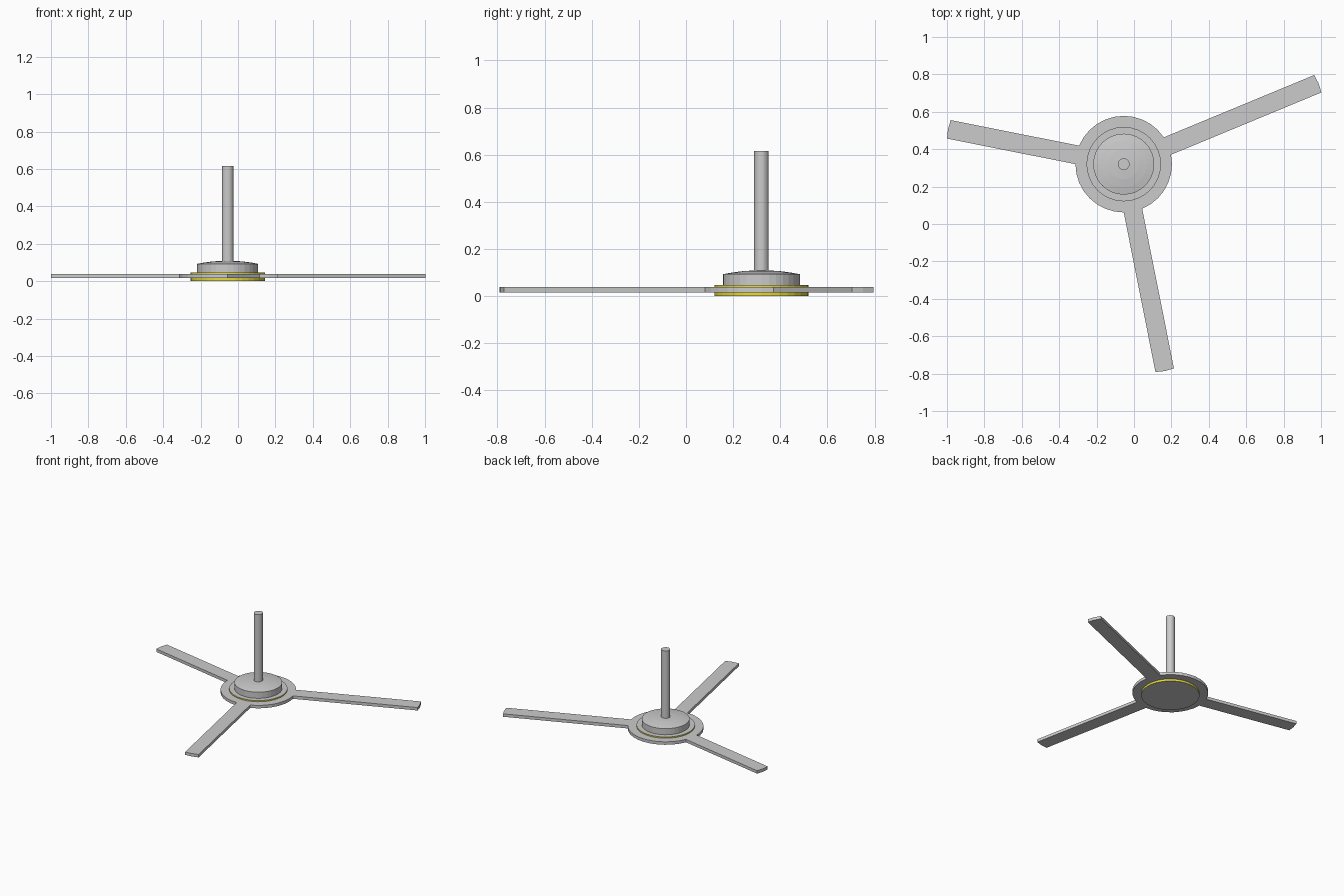
import bpy, bmesh
from math import sin, cos, pi
from mathutils import Vector

if "Cube" in bpy.data.objects:
    bpy.data.objects.remove(bpy.data.objects["Cube"])

CX, CY, N = -0.055, 0.32, 32
STEP = 2 * pi / N


def finish(bm, name):
    bmesh.ops.recalc_face_normals(bm, faces=bm.faces)
    mesh = bpy.data.meshes.new(name)
    bm.to_mesh(mesh)
    bm.free()
    ob = bpy.data.objects.new(name, mesh)
    ob.location = (CX, CY, 0)
    bpy.context.collection.objects.link(ob)
    return ob


def lathe(name, profile):
    """Stack of 32-sided rings given as (radius, z), capped at both ends."""
    bm = bmesh.new()
    rings = [[bm.verts.new((r * cos(i * STEP), r * sin(i * STEP), z)) for i in range(N)]
             for r, z in profile]
    for a, b in zip(rings, rings[1:]):
        for i in range(N):
            j = (i + 1) % N
            bm.faces.new((a[i], a[j], b[j], b[i]))
    bm.faces.new(rings[0][::-1])
    bm.faces.new(rings[-1])
    return finish(bm, name)


# Hub plate with three blades, each pulled out of two neighbouring rim sides
R, Z0, Z1 = 0.258, 0.016, 0.038
blades = {2: 0.87, 15: 0.70, 25: 0.87}   # middle rim vertex: blade length
outline = []
for i in range(N):
    p = Vector((R * cos(i * STEP), R * sin(i * STEP), Z0))
    pts = [p]
    for mid, length in blades.items():
        pull = Vector((cos(mid * STEP), sin(mid * STEP), 0)) * length
        if i == mid - 1:
            pts = [p, p + pull]
        elif i == mid:
            pts = [p + pull]
        elif i == mid + 1:
            pts = [p + pull, p]
    outline += pts
bm = bmesh.new()
base = bm.faces.new([bm.verts.new(p) for p in outline])
ext = bmesh.ops.extrude_face_region(bm, geom=[base], use_keep_orig=True)
top = [v for v in ext["geom"] if isinstance(v, bmesh.types.BMVert)]
bmesh.ops.translate(bm, verts=top, vec=(0, 0, Z1 - Z0))
finish(bm, "hub_and_blades")

# Trim disc: grey caps, yellow rim
disc = lathe("trim_disc", [(0.199, 0.0), (0.199, 0.047)])
grey = bpy.data.materials.new("grey")
grey.diffuse_color = (0.8, 0.8, 0.8, 1)
grey.use_nodes = True
grey.node_tree.nodes["Principled BSDF"].inputs["Base Color"].default_value = grey.diffuse_color
yellow = bpy.data.materials.new("yellow")
yellow.diffuse_color = (0.8, 0.7, 0.05, 1)
yellow.use_nodes = True
yellow.node_tree.nodes["Principled BSDF"].inputs["Base Color"].default_value = yellow.diffuse_color
disc.data.materials.append(grey)
disc.data.materials.append(yellow)
for f in disc.data.polygons:
    f.material_index = 1 if abs(f.normal.z) < 0.5 else 0

# Motor housing with a shallow domed top
lathe("motor_housing", [(0.163, 0.047), (0.163, 0.093), (0.125, 0.1), (0.08, 0.106), (0.031, 0.109)])

# Hanging rod
lathe("down_rod", [(0.031, 0.1), (0.031, 0.615)])
